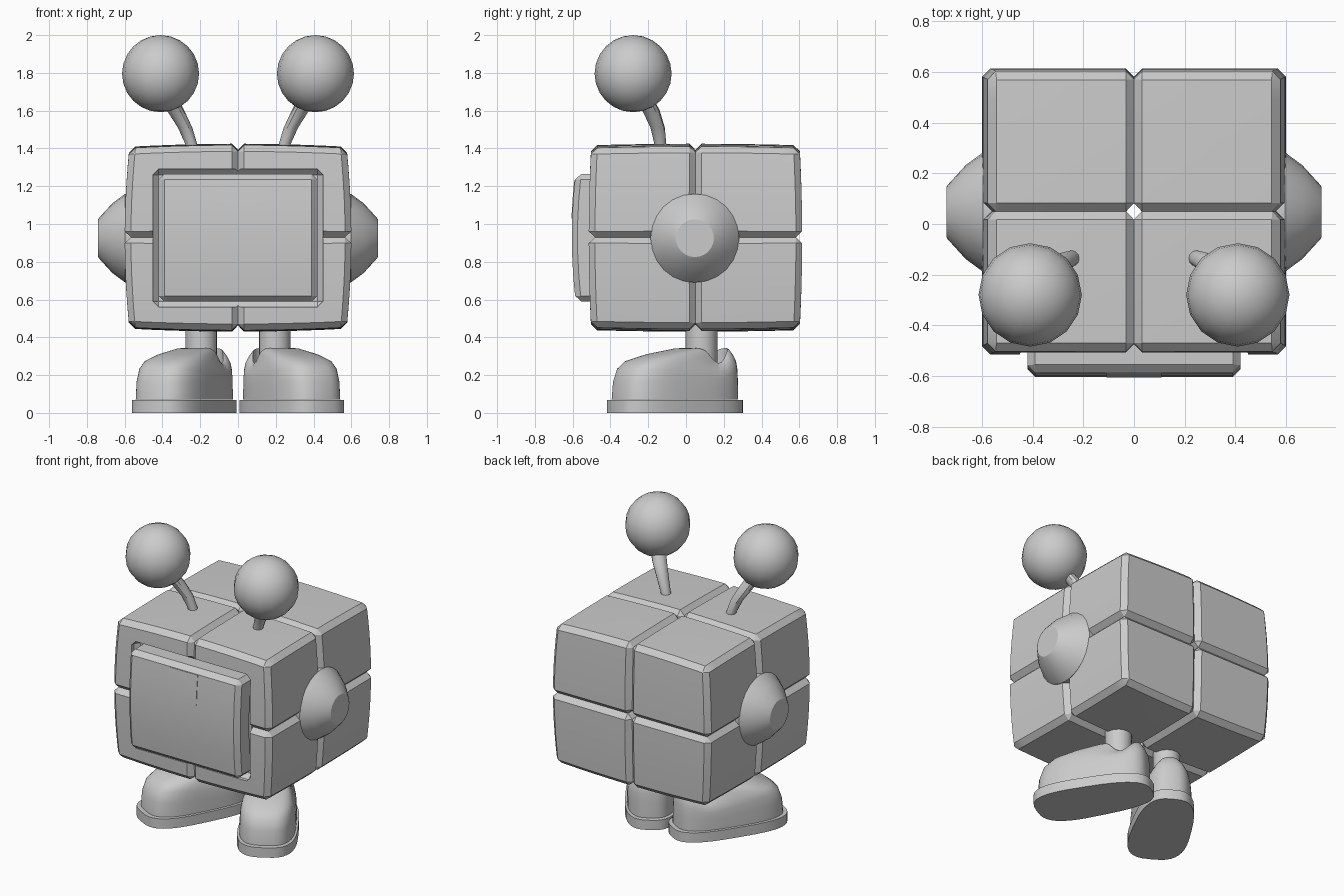
import bpy, bmesh
from math import sin, cos, pi, radians, exp
from mathutils import Vector

if "Cube" in bpy.data.objects:
    bpy.data.objects.remove(bpy.data.objects["Cube"], do_unlink=True)

grey = bpy.data.materials.new("plain_grey")
grey.use_nodes = True
grey.diffuse_color = (0.6, 0.6, 0.6, 1)
grey.node_tree.nodes["Principled BSDF"].inputs["Base Color"].default_value = (0.6, 0.6, 0.6, 1)

parts = []


def finish(name, bm):
    bmesh.ops.recalc_face_normals(bm, faces=bm.faces[:])
    mesh = bpy.data.meshes.new(name)
    bm.to_mesh(mesh)
    bm.free()
    mesh.materials.append(grey)
    obj = bpy.data.objects.new(name, mesh)
    bpy.context.collection.objects.link(obj)
    parts.append(obj)
    return obj


def box(name, lo, hi, bevel=0.0, warp=None):
    """Chamfered box between two corners, optionally bulged by a warp function."""
    bm = bmesh.new()
    bmesh.ops.create_cube(bm, size=1)
    bmesh.ops.subdivide_edges(bm, edges=bm.edges[:], cuts=4, use_grid_fill=True)
    lo, hi = Vector(lo), Vector(hi)
    for v in bm.verts:
        v.co = (lo + hi) / 2 + v.co * (hi - lo)
    if bevel:
        sharp = [e for e in bm.edges if e.calc_face_angle(0) > 1]
        bmesh.ops.bevel(bm, geom=sharp, offset=bevel, segments=1, affect='EDGES')
    if warp:
        for v in bm.verts:
            v.co = warp(*v.co)
    return finish(name, bm)


def loft(name, rings):
    """Skin a list of equal-length point rings and cap both ends."""
    bm = bmesh.new()
    loops = [[bm.verts.new(p) for p in ring] for ring in rings]
    n = len(loops[0])
    for a, b in zip(loops, loops[1:]):
        for i in range(n):
            j = (i + 1) % n
            bm.faces.new((a[i], a[j], b[j], b[i]))
    bm.faces.new(loops[0])
    bm.faces.new(loops[-1])
    return finish(name, bm)


def angles(n):
    return [2 * pi * i / n for i in range(n)]


# Body: eight chamfered blocks forming one softly bulging cube
def body_warp(x, y, z):
    nx, ny, nz = x / 0.6, (y - 0.05) / 0.56, (z - 0.925) / 0.495
    return (x - 0.025 * nz**2 * nx,
            y - 0.013 * nz**2 * ny,
            z - (0.016 * nx**2 + 0.008 * ny**2) * nz)


front_blocks = []
for side, x0, x1 in (("right", -0.6, 0), ("left", 0, 0.6)):
    for depth, y0, y1 in (("front", -0.515, 0.05), ("back", 0.05, 0.615)):
        for level, z0, z1 in (("lower", 0.43, 0.93), ("upper", 0.93, 1.425)):
            block = box(f"body_block_{level}_{depth}_{side}",
                        (x0, y0, z0), (x1, y1, z1), 0.033, body_warp)
            if depth == "front":
                front_blocks.append(block)

# Recess cut into the front for the face panel
cutter = box("recess_cutter", (-0.45, -0.8, 0.56), (0.45, -0.455, 1.29), 0.03)
cutter.hide_render = True
parts.remove(cutter)
for block in front_blocks:
    cut = block.modifiers.new("recess", 'BOOLEAN')
    cut.operation, cut.solver, cut.object = 'DIFFERENCE', 'EXACT', cutter
graph = bpy.context.evaluated_depsgraph_get()
for block in front_blocks:
    mesh = bpy.data.meshes.new_from_object(block.evaluated_get(graph))
    block.modifiers.clear()
    block.data = mesh
bpy.data.objects.remove(cutter, do_unlink=True)


# Face panel with a thin tab at its top edge
def panel_warp(x, y, z):
    return (x, y + 0.02 * ((z - 0.93) / 0.33)**2, z)


box("face_panel", (-0.42, -0.605, 0.59), (0.42, -0.45, 1.265), 0.03, panel_warp)
box("face_tab", (-0.108, -0.608, 1.03), (0.108, -0.602, 1.232), 0, panel_warp)

# Foot measurements
TURN = radians(30)
FOOT = (0.275, -0.055)
ANKLE_U = -0.157


def foot_point(side, u, v, z):
    return (side * (FOOT[0] + u * sin(TURN) + v * cos(TURN)),
            FOOT[1] - u * cos(TURN) + v * sin(TURN), z)


def outline(t, scale):
    """Rounded sole outline, wider at the toe."""
    def power(c):
        return (1 if c >= 0 else -1) * abs(c)**0.667
    u = power(cos(t))
    return 0.38 * scale * u, 0.183 * scale * power(sin(t)) * (1 + 0.1 * u)


def collar_height(t):
    """Shoe opening: high tongue and heel tab, dipped sides."""
    a = min(t, 2 * pi - t)
    return 0.343 - 0.08 * exp(-((a - radians(110)) / radians(28))**2)


def shoe_ring(side, blend, lift):
    ring = []
    for t in angles(40):
        u0, v0 = outline(t, 0.93)
        u1 = ANKLE_U + (0.11 if cos(t) > 0 else 0.15) * cos(t)
        v1 = 0.105 * sin(t)
        z = 0.07 + (collar_height(t) - 0.07) * lift
        ring.append(foot_point(side, u0 + (u1 - u0) * blend, v0 + (v1 - v0) * blend, z))
    return ring


for label, s in (("right", -1), ("left", 1)):
    # Side cone
    profile = ((0.5, 0.235), (0.597, 0.235), (0.665, 0.185), (0.735, 0.108), (0.74, 0.1))
    loft(f"side_cone_{label}",
         [[(s * x, 0.047 + r * cos(t), 0.925 + r * sin(t)) for t in angles(24)]
          for x, r in profile])

    # Antenna stalk and ball
    path = ((0.235, -0.13, 1.37, 0.031), (0.25, -0.137, 1.43, 0.032),
            (0.28, -0.15, 1.51, 0.038), (0.33, -0.185, 1.6, 0.046),
            (0.385, -0.24, 1.7, 0.05))
    loft(f"antenna_stalk_{label}",
         [[(s * x + r * cos(t), y + r * sin(t), z) for t in angles(12)]
          for x, y, z, r in path])
    bm = bmesh.new()
    bmesh.ops.create_uvsphere(bm, u_segments=16, v_segments=12, radius=0.204)
    bmesh.ops.translate(bm, verts=bm.verts[:], vec=(s * 0.41, -0.28, 1.796))
    finish(f"antenna_ball_{label}", bm)

    # Leg
    loft(f"leg_{label}",
         [[(s * 0.195 + 0.084 * cos(t), 0.082 + 0.084 * sin(t), z) for t in angles(20)]
          for z in (0.2, 0.47)])

    # Shoe: flat sole and rounded upper with an open collar
    loft(f"sole_{label}",
         [[foot_point(s, *outline(t, 1), z) for t in angles(40)] for z in (0, 0.067)])
    steps = ((0, 0), (0.02, 0.35), (0.08, 0.6), (0.2, 0.75), (0.5, 0.88), (0.9, 0.99), (1, 1))
    rings = [shoe_ring(s, b, f) for b, f in steps]
    rings.append([(x, y, 0.22) for x, y, z in rings[-1]])
    loft(f"shoe_upper_{label}", rings)

# Smooth shading with crisp chamfers
bpy.ops.object.select_all(action='DESELECT')
for obj in parts:
    obj.select_set(True)
bpy.context.view_layer.objects.active = parts[0]
bpy.ops.object.shade_smooth_by_angle(angle=radians(32))
